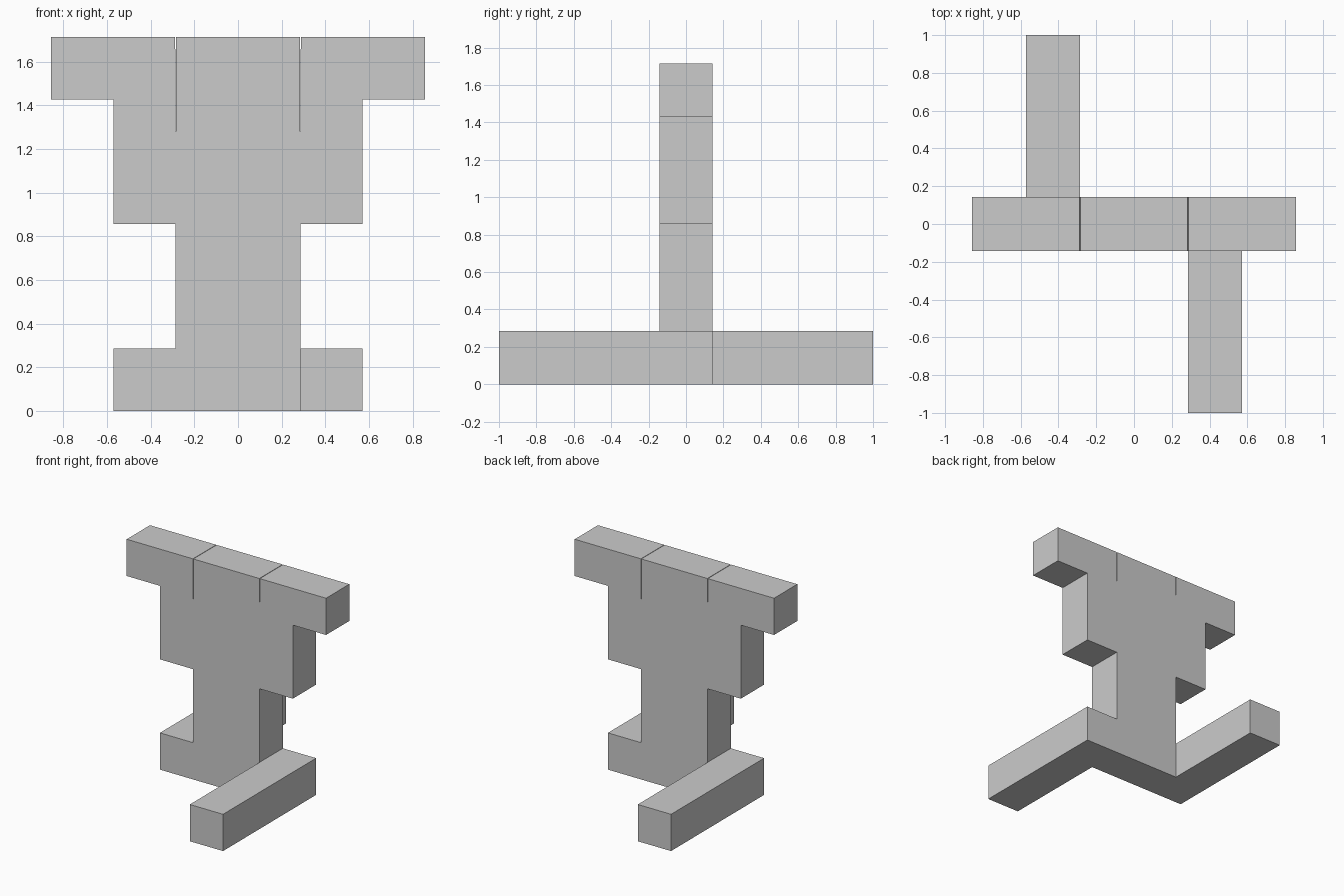
import bpy
import bmesh
from mathutils import Vector

if "Cube" in bpy.data.objects:
    bpy.data.objects.remove(bpy.data.objects["Cube"])

U = 2 / 7  # the whole model sits on a grid of this cell size


def extrude_profile(name, points, direction):
    """Flat polygon swept along a direction into a solid."""
    bm = bmesh.new()
    face = bm.faces.new([bm.verts.new(p) for p in points])
    swept = bmesh.ops.extrude_face_region(bm, geom=[face])["geom"]
    verts = [v for v in swept if isinstance(v, bmesh.types.BMVert)]
    bmesh.ops.translate(bm, verts=verts, vec=Vector(direction))
    bmesh.ops.recalc_face_normals(bm, faces=bm.faces)
    mesh = bpy.data.meshes.new(name)
    bm.to_mesh(mesh)
    bm.free()
    obj = bpy.data.objects.new(name, mesh)
    bpy.context.collection.objects.link(obj)
    return obj


# Torso: right half outline in grid cells, with a hairline slit beside the arm
G = 0.007
half = [(1, 1), (1, 3), (2, 3), (2, 5), (3, 5), (3, 6),
        (1 + G, 6), (1, 4), (1 - G, 6)]
outline = half + [(-x, z) for x, z in reversed(half)]
extrude_profile("torso", [(x * U, -U / 2, z * U) for x, z in outline], (0, U, 0))

# Feet: Z-shaped footprint, made from one half turned 180 degrees
foot = [(1, -0.5), (1, -3.5), (2, -3.5), (2, 0.5)]
footprint = foot + [(-x, -y) for x, y in foot]
extrude_profile("feet", [(x * U, y * U, 0) for x, y in footprint], (0, 0, U))
